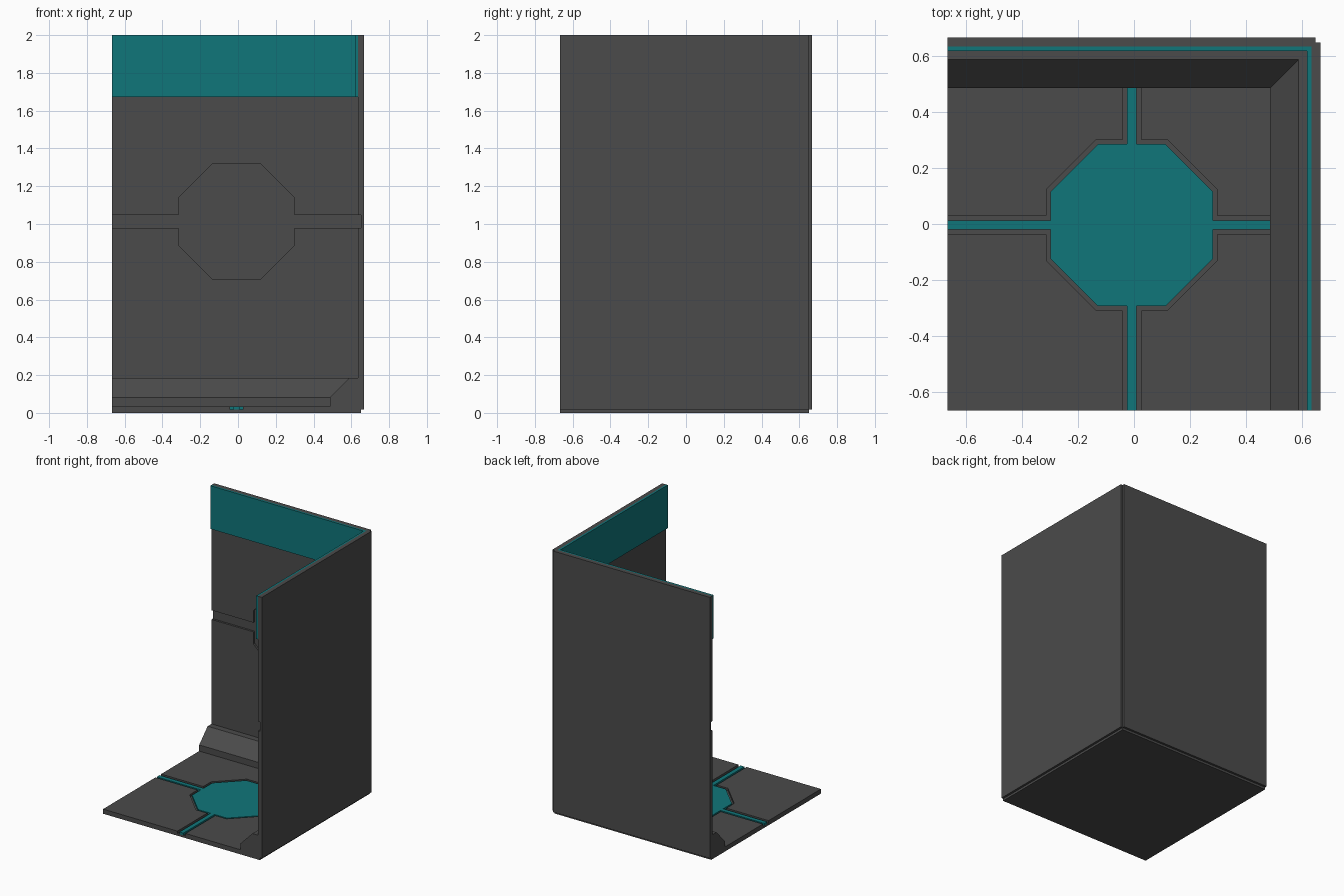
import bpy, bmesh

if "Cube" in bpy.data.objects:
    bpy.data.objects.remove(bpy.data.objects["Cube"])

LO, IN, OUT, LIP = -0.667, 0.65, 0.667, 0.635   # open edge, slab inner face, slab outer face, panel face
CX, CY, CZ = -0.008, -0.004, 1.013              # motif centres


def material(name, rgb):
    m = bpy.data.materials.new(name)
    m.diffuse_color = (*rgb, 1)
    m.use_nodes = True
    m.node_tree.nodes["Principled BSDF"].inputs["Base Color"].default_value = m.diffuse_color
    return m


GREY = material("dark_grey", (0.07, 0.07, 0.07))
TEAL = material("teal", (0.005, 0.18, 0.195))


def finish(bm, name, mat):
    bmesh.ops.recalc_face_normals(bm, faces=bm.faces)
    me = bpy.data.meshes.new(name)
    bm.to_mesh(me)
    bm.free()
    me.materials.append(mat)
    ob = bpy.data.objects.new(name, me)
    bpy.context.collection.objects.link(ob)
    return ob


def prisms(name, polys, lo, hi, mat, to3d=lambda u, v, w: (u, v, w)):
    """Extrude 2D outlines from lo to hi, placed in space by to3d."""
    bm = bmesh.new()
    for poly in polys:
        a = [bm.verts.new(to3d(u, v, lo)) for u, v in poly]
        b = [bm.verts.new(to3d(u, v, hi)) for u, v in poly]
        bm.faces.new(a)
        bm.faces.new(b)
        n = len(a)
        for i in range(n):
            j = (i + 1) % n
            bm.faces.new((a[i], a[j], b[j], b[i]))
    return finish(bm, name, mat)


def rect(x0, x1, y0, y1):
    return [(x0, y0), (x1, y0), (x1, y1), (x0, y1)]


def corner_sweep(name, profile, mat):
    """Sweep a (distance, height) profile along both walls with a mitred corner."""
    bm = bmesh.new()
    rows = [[bm.verts.new(p) for p in ((LO, d, z), (d, d, z), (d, LO, z))] for d, z in profile]
    n = len(rows)
    for i in range(n):
        a, b = rows[i], rows[(i + 1) % n]
        for k in (0, 1):
            bm.faces.new((a[k], a[k + 1], b[k + 1], b[k]))
    for k in (0, 2):
        bm.faces.new([r[k] for r in rows])
    return finish(bm, name, mat)


# floor slab and outer wall slabs, stepped where they meet
prisms("floor_slab", [rect(LO, IN, LO, IN)], 0, 0.017, GREY)
prisms("back_wall_slab", [rect(LO, IN, IN, OUT)], 0.017, 2, GREY)
prisms("right_wall_slab", [rect(IN, OUT, LO, IN)], 0.017, 2, GREY)

# four floor tiles leaving an octagon and cross-shaped channel
tiles = []
for sx, X in ((-1, LO), (1, IN)):
    for sy, Y in ((-1, LO), (1, IN)):
        local = [(0.305, 0.034), (0.305, 0.128), (0.128, 0.305), (0.034, 0.305)]
        inner = [(CX + sx * u, CY + sy * v) for u, v in local]
        tiles.append([(X, inner[0][1])] + inner + [(inner[-1][0], Y), (X, Y)])
prisms("floor_tiles", tiles, 0.017, 0.035, GREY)

# teal inlay: octagon with four arms
inlay = []
h, e, w = 0.29, 0.121, 0.0165
ends = (IN - CX, IN - CY, CX - LO, CY - LO)
x, y = 1, 0
for L in ends:
    for u, v in ((h, -e), (h, -w), (L, -w), (L, w), (h, w), (h, e)):
        inlay.append((CX + x * u - y * v, CY + y * u + x * v))
    x, y = -y, x
prisms("floor_inlay", [inlay], 0.017, 0.033, TEAL)


# wall panels with a recessed octagon and horizontal channel
def panel_halves(end, centre):
    halves = []
    for s, Z in ((-1, 0.035), (1, 2)):
        right = [(0.307, 0.035), (0.307, 0.126), (0.126, 0.307)]
        pts = right + [(-u, v) for u, v in reversed(right)]
        pts = [(centre + u, CZ + s * v) for u, v in pts]
        halves.append([(end, pts[0][1])] + pts + [(LO, pts[0][1]), (LO, Z), (end, Z)])
    return halves


prisms("back_wall_panel", panel_halves(IN, CX), LIP, IN, GREY, lambda u, v, w: (u, w, v))
prisms("right_wall_panel", panel_halves(LIP, CX), LIP, IN, GREY, lambda u, v, w: (w, u, v))

# sloped skirting and teal band at the top
corner_sweep("skirting", [(LIP, 0.035), (0.487, 0.035), (0.487, 0.082), (0.588, 0.185), (LIP, 0.185)], GREY)
corner_sweep("top_band", [(LIP, 1.672), (0.62, 1.672), (0.62, 2), (LIP, 2)], TEAL)
